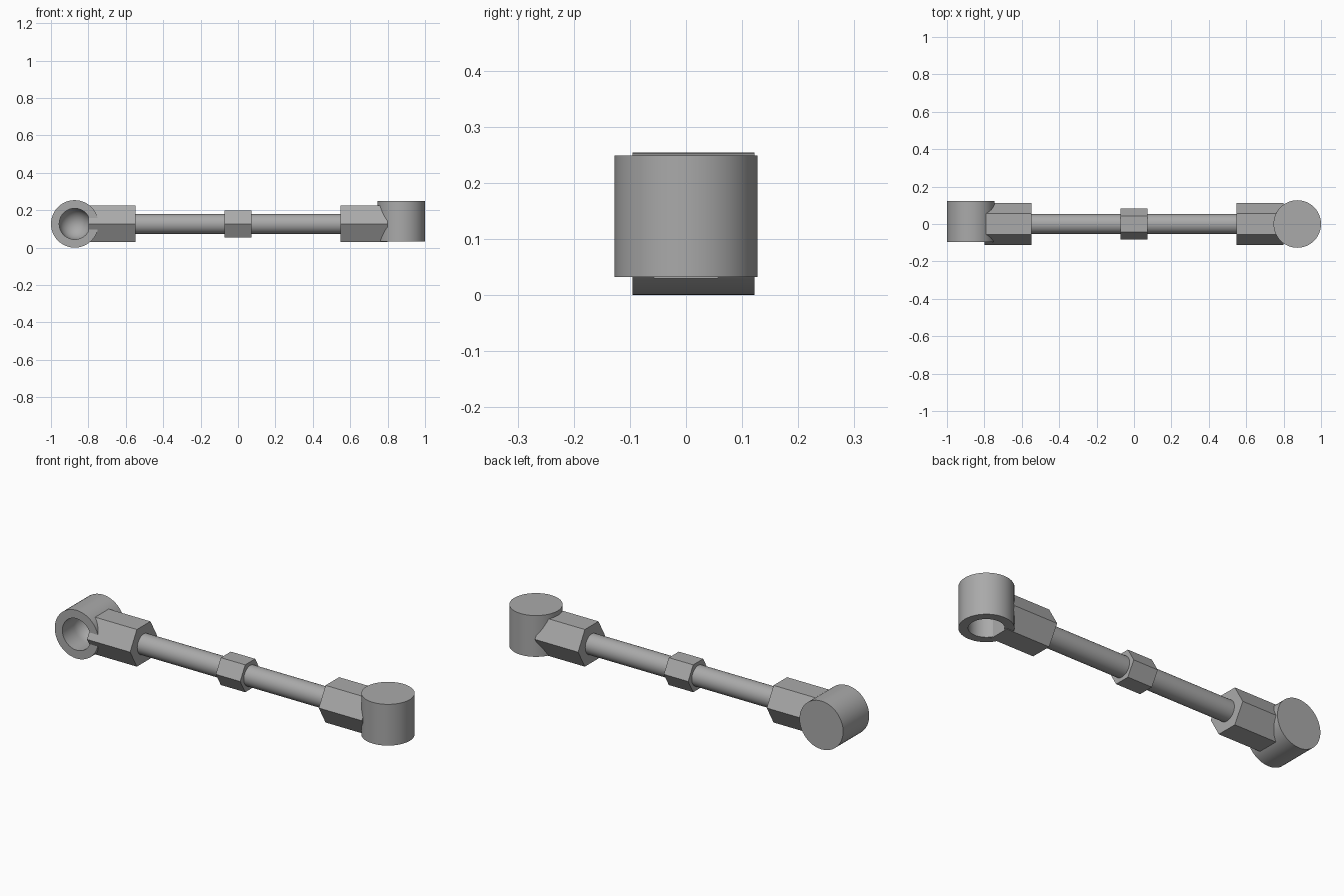
import bpy
import bmesh
from math import cos, sin, pi
from mathutils import Matrix, Vector

cube = bpy.data.objects.get("Cube")
if cube:
    bpy.data.objects.remove(cube, do_unlink=True)

# Single grey plastic
grey = bpy.data.materials.new("light_grey")
grey.use_nodes = True
color = (0.40, 0.40, 0.40, 1)
grey.diffuse_color = color
grey.node_tree.nodes["Principled BSDF"].inputs["Base Color"].default_value = color

AXIS_Z = 0.127
ALONG_X = Matrix.Rotation(pi / 2, 4, "Y")
ALONG_Y = Matrix.Rotation(-pi / 2, 4, "X")
UPRIGHT = Matrix.Identity(4)


def lathe(name, profile, sides, x, turn, smooth=False):
    """Revolve (radius, height) points about local z; zero radius makes a pole."""
    bm = bmesh.new()
    rings = []
    for r, h in profile:
        if r < 1e-6:
            rings.append([bm.verts.new((0, 0, h))])
        else:
            rings.append([bm.verts.new((r * sin(2 * pi * i / sides),
                                        r * cos(2 * pi * i / sides), h))
                          for i in range(sides)])
    for a, b in zip(rings, rings[1:]):
        for i in range(sides):
            j = (i + 1) % sides
            quad = [a[i % len(a)], a[j % len(a)], b[j % len(b)], b[i % len(b)]]
            bm.faces.new(list(dict.fromkeys(quad)))
    # Flat ends without a pole become single polygons
    for ring in (rings[0], rings[-1]):
        if len(ring) > 1:
            bm.faces.new(ring)
    bmesh.ops.recalc_face_normals(bm, faces=bm.faces)
    bm.transform(Matrix.Translation(Vector((x, 0, AXIS_Z))) @ turn)
    mesh = bpy.data.meshes.new(name)
    bm.to_mesh(mesh)
    bm.free()
    mesh.materials.append(grey)
    obj = bpy.data.objects.new(name, mesh)
    bpy.context.collection.objects.link(obj)
    if smooth:
        bpy.ops.object.select_all(action="DESELECT")
        obj.select_set(True)
        bpy.context.view_layer.objects.active = obj
        bpy.ops.object.shade_smooth_by_angle(angle=pi / 6)
    return obj


def bar(name, radius, length, sides, x, smooth=False):
    half = length / 2
    return lathe(name, [(radius, -half), (radius, half)], sides, x, ALONG_X, smooth)


# Rod, centre grip and hexagonal end collars
bar("rod", 0.0535, 1.12, 32, 0, smooth=True)
bar("centre_grip", 0.083, 0.142, 6, 0)
for side, label in ((-1, "right"), (1, "left")):
    bar(label + "_collar", 0.1127, 0.251, 6, side * 0.6745)

# Ball sockets: closed cup with a straight bore ending in a hemisphere
bore, steps = 0.083, 10
socket = [(0, 0.122), (0.127, 0.122), (0.127, -0.095), (bore, -0.095)]
socket += [(bore * cos(pi / 2 * i / steps), bore * sin(pi / 2 * i / steps))
           for i in range(steps + 1)]
lathe("right_socket", socket, 48, -0.873, ALONG_Y, smooth=True)
lathe("left_socket", socket, 48, 0.873, UPRIGHT, smooth=True)
